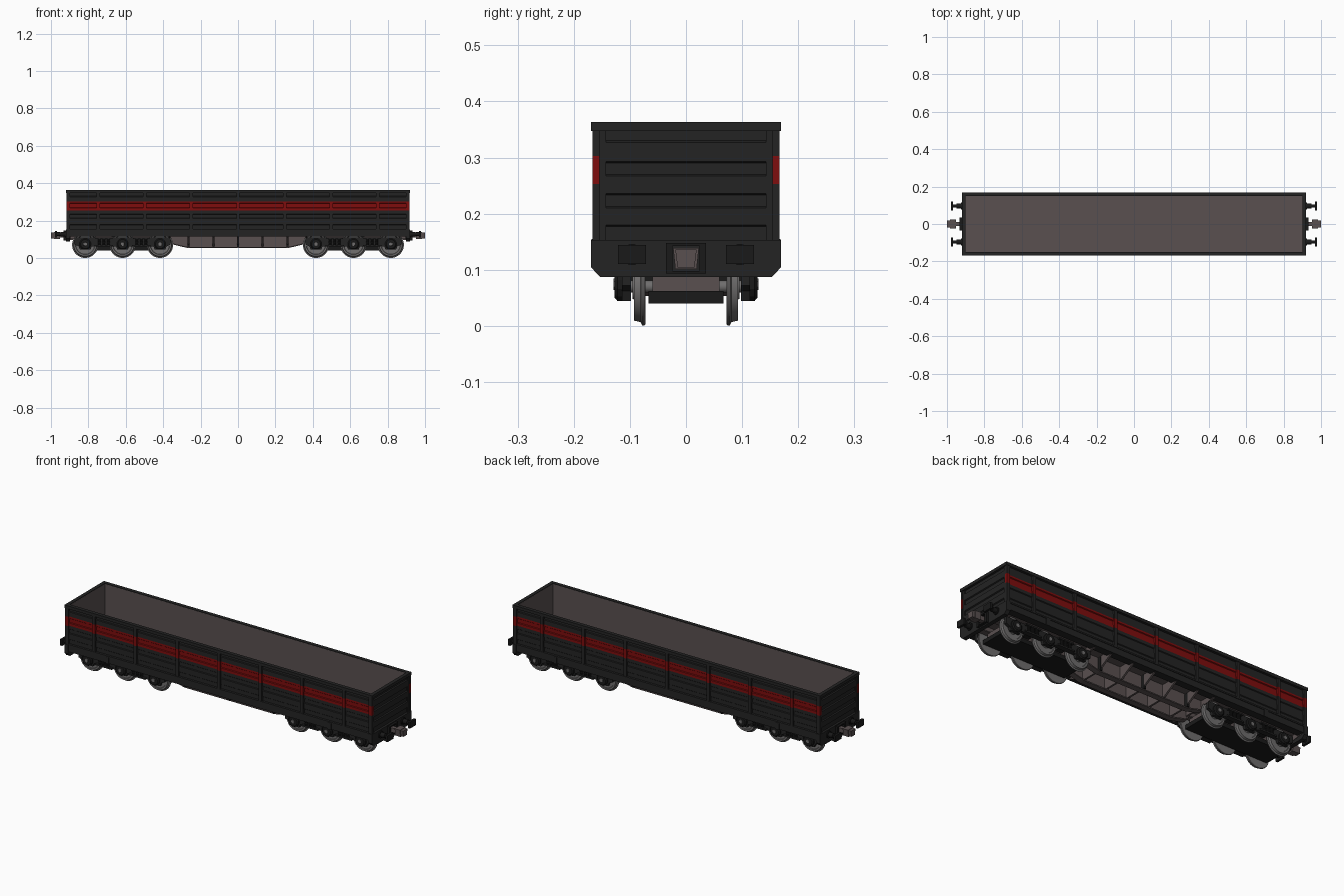
import bpy, bmesh, math
from mathutils import Matrix, Vector

if "Cube" in bpy.data.objects:
    bpy.data.objects.remove(bpy.data.objects["Cube"])

def material(name, rgb):
    m = bpy.data.materials.new(name)
    m.diffuse_color = (*rgb, 1)
    m.use_nodes = True
    m.node_tree.nodes["Principled BSDF"].inputs["Base Color"].default_value = m.diffuse_color
    return m

BLACK = material("charcoal paint", (0.017, 0.017, 0.017))
RED = material("red stripe", (0.21, 0.004, 0.004))
BROWN = material("brown grey steel", (0.10, 0.08, 0.08))
METAL = material("wheel steel", (0.16, 0.155, 0.155))
DARK = material("running gear black", (0.010, 0.010, 0.010))
STRIPE = (0.253, 0.303)

class Part:
    """Collects simple solids into one mesh, mirrored on the chosen axes."""
    def __init__(self, name, mats, mirror=(True, True)):
        self.name, self.mats, self.mirror = name, mats, mirror
        self.bm = bmesh.new()

    def prism(self, pts, axis, a, b, mat=0):
        # pts: (y,z) for axis 'x', (x,z) for axis 'y'
        def co(p, t):
            return (t, p[0], p[1]) if axis == 'x' else (p[0], t, p[1])
        lo = [self.bm.verts.new(co(p, a)) for p in pts]
        hi = [self.bm.verts.new(co(p, b)) for p in pts]
        n = len(pts)
        faces = [self.bm.faces.new(lo), self.bm.faces.new(hi)]
        faces += [self.bm.faces.new((lo[i], lo[(i + 1) % n], hi[(i + 1) % n], hi[i])) for i in range(n)]
        for f in faces:
            f.material_index = mat

    def box(self, x0, x1, y0, y1, z0, z1, mat=0):
        self.prism([(y0, z0), (y1, z0), (y1, z1), (y0, z1)], 'x', x0, x1, mat)

    def lathe(self, profile, centre, axis='y', seg=24, mat=0):
        # profile: (distance along axis, radius), closed with end caps
        rings = []
        for t, r in profile:
            ring = []
            for i in range(seg):
                a = 2 * math.pi * (i + 0.5) / seg
                u, v = r * math.cos(a), r * math.sin(a)
                p = Vector((u, t, v)) if axis == 'y' else Vector((t, u, v))
                ring.append(self.bm.verts.new(p + Vector(centre)))
            rings.append(ring)
        faces = [self.bm.faces.new(rings[0]), self.bm.faces.new(rings[-1])]
        for A, B in zip(rings, rings[1:]):
            faces += [self.bm.faces.new((A[i], A[(i + 1) % seg], B[(i + 1) % seg], B[i])) for i in range(seg)]
        for f in faces:
            f.material_index = mat

    def done(self, smooth=False, striped=False):
        bm = self.bm
        if striped:   # cut at the stripe edges and paint between them
            for z in STRIPE:
                bmesh.ops.bisect_plane(bm, geom=bm.verts[:] + bm.edges[:] + bm.faces[:],
                                       plane_co=(0, 0, z), plane_no=(0, 0, 1))
            for f in bm.faces:
                if STRIPE[0] < f.calc_center_median().z < STRIPE[1] and all(
                        STRIPE[0] - 1e-4 < v.co.z < STRIPE[1] + 1e-4 for v in f.verts):
                    f.material_index = 1
        bmesh.ops.recalc_face_normals(bm, faces=bm.faces[:])
        me = bpy.data.meshes.new(self.name)
        bm.to_mesh(me)
        bm.free()
        for m in self.mats:
            me.materials.append(m)
        ob = bpy.data.objects.new(self.name, me)
        bpy.context.collection.objects.link(ob)
        if any(self.mirror):
            mod = ob.modifiers.new("mirror", 'MIRROR')
            mod.use_axis = (self.mirror[0], self.mirror[1], False)
            mod.use_mirror_merge = False
        if smooth:
            bpy.context.view_layer.objects.active = ob
            ob.select_set(True)
            bpy.ops.object.shade_smooth_by_angle(angle=math.radians(35))
            ob.select_set(False)

def ribbed(inner, low, high):
    """Wall section: flat inside, three pressed ribs outside."""
    pts = [(inner, 0.15), (low, 0.15)]
    for z0, z1 in ((0.18, 0.21), (0.236, 0.267), (0.293, 0.327)):
        pts += [(low, z0 - 0.003), (high, z0), (high, z1), (low, z1 + 0.003)]
    return pts + [(low, 0.35), (inner, 0.35)]

# Side walls with the painted stripe
p = Part("side_wall", [BLACK, RED], (False, True))
p.prism(ribbed(0.151, 0.156, 0.160), 'x', -0.905, 0.905)
p.done(striped=True)

# Wall posts and corner posts
p = Part("side_posts", [BLACK, RED], (False, True))
for i in range(-3, 4):
    x = i * 0.249
    p.box(x - 0.009, x + 0.009, 0.155, 0.167, 0.15, 0.35)
for s in (-1, 1):
    p.box(s * 0.898, s * 0.917, 0.154, 0.167, 0.15, 0.35)
p.done(striped=True)

# End walls
p = Part("end_wall", [BLACK], (True, False))
p.prism([(x, z) for x, z in ribbed(0.902, 0.908, 0.914)], 'y', -0.144, 0.144)
for s in (-1, 1):
    p.box(0.902, 0.914, s * 0.143, s * 0.155, 0.15, 0.35)
p.done()

# Top rim
p = Part("top_rim", [BLACK])
p.box(-0.92, 0.92, 0.149, 0.169, 0.347, 0.363)
p.box(0.901, 0.92, -0.155, 0.155, 0.347, 0.363)
p.done()

# Inner lining and floor
p = Part("inner_lining", [BROWN])
p.box(-0.903, 0.903, 0.1485, 0.1515, 0.15, 0.36)
p.box(0.9005, 0.9035, -0.15, 0.15, 0.15, 0.36)
p.done()
p = Part("floor", [BROWN], (False, False))
p.box(-0.905, 0.905, -0.152, 0.152, 0.132, 0.155)
p.done()

# Side sills with small brackets
p = Part("side_sill", [BLACK], (False, True))
p.box(-0.905, 0.905, 0.148, 0.165, 0.116, 0.153)
p.box(-0.905, 0.905, 0.148, 0.168, 0.147, 0.155)
p.box(-0.905, 0.905, 0.125, 0.165, 0.114, 0.119)
for s in (-1, 1):
    p.box(s * 0.655, s * 0.675, 0.16, 0.169, 0.112, 0.15)
p.done()

# Headstocks with chamfered lower corners
p = Part("headstock", [BLACK, DARK], (True, False))
p.prism([(-0.169, 0.153), (-0.169, 0.104), (-0.153, 0.087), (0.153, 0.087),
         (0.169, 0.104), (0.169, 0.153)], 'x', 0.897, 0.92)
for y0, y1, z0, z1 in ((-0.036, -0.024, 0.095, 0.146), (0.024, 0.036, 0.095, 0.146),
                       (-0.036, 0.036, 0.142, 0.148), (-0.036, 0.036, 0.093, 0.098)):
    p.box(0.918, 0.932, y0, y1, z0, z1, 1)
p.done()

# Buffers
p = Part("buffers", [DARK])
p.lathe([(0.918, 0.019), (0.925, 0.019), (0.925, 0.013), (0.95, 0.013),
         (0.95, 0.009), (0.97, 0.009)], (0, 0.096, 0.127), 'x', 16)
p.box(0.967, 0.979, 0.071, 0.121, 0.11, 0.144)
p.done(smooth=True)

# Couplers: shank and flared head
p = Part("couplers", [BROWN], (True, False))
p.box(0.915, 0.955, -0.012, 0.012, 0.108, 0.132)
p.prism([(-0.019, 0.101), (0.019, 0.101), (0.023, 0.139), (-0.023, 0.139)], 'x', 0.953, 0.985)
p.prism([(-0.015, 0.104), (0.015, 0.104), (0.019, 0.136), (-0.019, 0.136)], 'x', 0.985, 1.0)
p.done()

# Fish-belly centre beams with flanges, and cross members
p = Part("fish_belly_frame", [BROWN])
belly = [(0, 0.056), (0.27, 0.056), (0.36, 0.078), (0.37, 0.1), (0.9, 0.1)]
p.prism(belly + [(0.9, 0.134), (0, 0.134)], 'y', 0.052, 0.06)
flange = [(x, z - 0.003) for x, z in belly] + [(x, z + 0.003) for x, z in reversed(belly)]
p.prism(flange, 'y', 0.04, 0.072)
for x in (0, 0.13, 0.265, 0.365, 0.9):
    lo = 0.06 if x < 0.3 else 0.1
    p.prism([(0, lo), (0.06, lo), (0.15, 0.112), (0.15, 0.134), (0, 0.134)],
            'x', max(x - 0.005, 0), x + 0.005)
p.done()

# Outer belly web between the bogies, with stiffeners
p = Part("belly_stiffeners", [DARK])
for x in (0, 0.265):
    p.box(x - 0.006, x + 0.006, 0.06, 0.08, 0.058, 0.13)
p.done()

AXLES = (0.417, 0.617, 0.817)
R = 0.07
# Wheelsets
p = Part("wheels", [METAL])
for x in AXLES:
    p.lathe([(0.072, 0.030), (0.073, 0.056), (0.0725, 0.068), (0.075, R), (0.078, R), (0.081, 0.0635),
             (0.093, 0.061), (0.093, 0.052), (0.089, 0.050), (0.088, 0.026), (0.095, 0.022)], (x, 0, R), seg=32)
    p.lathe([(0, 0.011), (0.11, 0.011)], (x, 0, R), seg=12)
p.done(smooth=True)

# Bogie side frames: dips over each axle box
p = Part("bogie_side_frames", [BLACK])
prof = [(0.36, 0.108), (0.36, 0.072)]
for x in AXLES:
    prof += [(x - 0.035, 0.062), (x - 0.028, 0.044), (x + 0.028, 0.044), (x + 0.035, 0.062)]
prof += [(0.875, 0.072), (0.875, 0.108)]
p.prism(prof, 'y', 0.098, 0.114)
for x in (0.517, 0.717):
    p.box(x - 0.05, x + 0.05, 0.112, 0.126, 0.062, 0.07)
    p.box(x - 0.045, x + 0.045, 0.112, 0.126, 0.1, 0.108)
p.done()

# Axle boxes and bolt caps
p = Part("axle_boxes", [DARK, METAL])
for x in AXLES:
    p.lathe([(0.112, 0.031), (0.122, 0.031), (0.127, 0.025)], (x, 0, 0.074), seg=12)
    p.lathe([(0.126, 0.011), (0.129, 0.010)], (x, 0, 0.074), seg=6, mat=1)
p.done()

# Suspension springs
p = Part("springs", [DARK])
for xc in (0.517, 0.717):
    for dx in (-0.024, 0, 0.024):
        prof = [(0.069 + 0.004 * i, 0.009 if i % 2 else 0.006) for i in range(9)]
        rings = len(p.bm.verts)
        p.lathe(prof, (0, 0, 0), 'x', 8)
        p.bm.verts.ensure_lookup_table()
        new = p.bm.verts[rings:]
        bmesh.ops.rotate(p.bm, verts=new, cent=(0, 0, 0), matrix=Matrix.Rotation(-math.pi / 2, 3, 'Y'))
        bmesh.ops.translate(p.bm, verts=new, vec=(xc + dx, 0.12, 0))
p.done()

# Bogie bottom plate, cross beams and bolster
p = Part("bogie_frame", [DARK, BROWN], (True, False))
p.box(0.37, 0.865, -0.067, 0.067, 0.04, 0.062)
for x in (0.517, 0.717):
    p.box(x - 0.02, x + 0.02, -0.1, 0.1, 0.07, 0.1)
p.box(0.39, 0.845, -0.06, 0.06, 0.062, 0.1, 1)
p.done()
